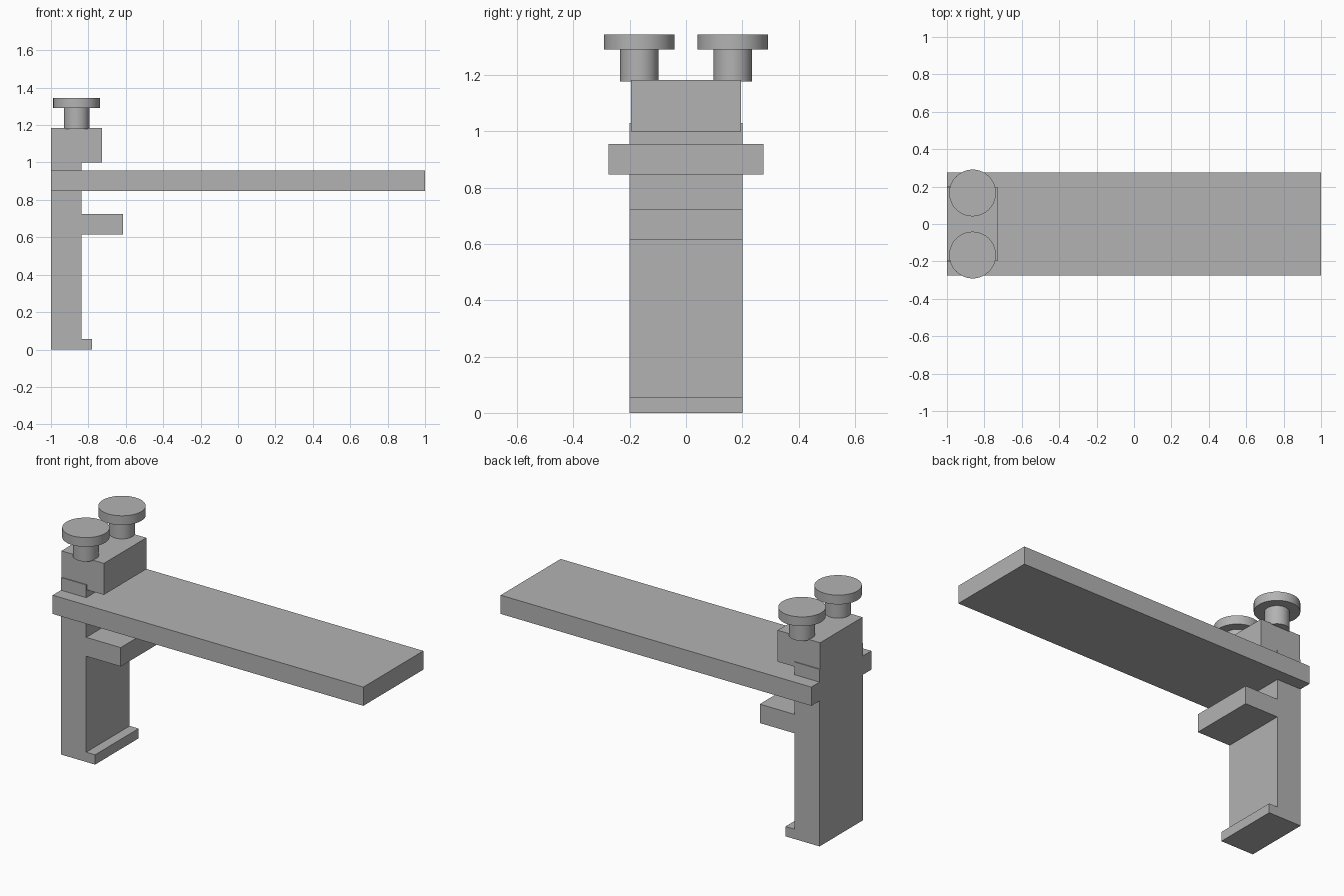
import bpy
import bmesh
from math import radians
from mathutils import Vector

default = bpy.data.objects.get("Cube")
if default:
    bpy.data.objects.remove(default, do_unlink=True)

GREY = (0.45, 0.45, 0.45, 1)
grey = bpy.data.materials.new("plain grey")
grey.use_nodes = True
grey.diffuse_color = GREY
grey.node_tree.nodes["Principled BSDF"].inputs["Base Color"].default_value = GREY


def finish(name, bm):
    bmesh.ops.recalc_face_normals(bm, faces=bm.faces)
    mesh = bpy.data.meshes.new(name)
    bm.to_mesh(mesh)
    bm.free()
    mesh.materials.append(grey)
    obj = bpy.data.objects.new(name, mesh)
    bpy.context.collection.objects.link(obj)
    return obj


def extrude_profile(name, points, half_width):
    """Extrude an x-z outline symmetrically along y."""
    bm = bmesh.new()
    face = bm.faces.new([bm.verts.new((x, -half_width, z)) for x, z in points])
    result = bmesh.ops.extrude_face_region(bm, geom=[face])
    verts = [v for v in result["geom"] if isinstance(v, bmesh.types.BMVert)]
    bmesh.ops.translate(bm, verts=verts, vec=Vector((0, 2 * half_width, 0)))
    return finish(name, bm)


def slab(name, x0, x1, z0, z1, half_width):
    return extrude_profile(name, [(x0, z0), (x1, z0), (x1, z1), (x0, z1)], half_width)


def turned(name, x, y, outline, segments=64):
    """Spin an outline of (radius, height) points about a vertical axis."""
    bm = bmesh.new()
    verts = [bm.verts.new((r, 0, z)) for r, z in outline]
    edges = [bm.edges.new(pair) for pair in zip(verts, verts[1:])]
    bmesh.ops.spin(bm, geom=verts + edges, axis=(0, 0, 1), cent=(0, 0, 0),
                   angle=radians(360), steps=segments, use_duplicate=False)
    bmesh.ops.remove_doubles(bm, verts=bm.verts, dist=0.0001)
    obj = finish(name, bm)
    obj.location = (x, y, 0)
    bpy.ops.object.select_all(action="DESELECT")
    obj.select_set(True)
    bpy.context.view_layer.objects.active = obj
    bpy.ops.object.shade_smooth_by_angle(angle=radians(30))
    return obj


# Upright bracket with a foot lip and a support ledge
BACK, FRONT = -1, -0.837
extrude_profile("bracket", [
    (BACK, 0), (-0.78, 0), (-0.78, 0.057), (FRONT, 0.057),
    (FRONT, 0.615), (-0.615, 0.615), (-0.615, 0.725), (FRONT, 0.725),
    (FRONT, 1.03), (BACK, 1.03)], 0.2)

# Long flat shelf and the clamp block above it
slab("shelf", BACK, 1, 0.847, 0.956, 0.276)
slab("clamp_block", BACK, -0.727, 1.0, 1.183, 0.195)

# Pair of thumb screws, stem and head in one turned outline
for side, y in (("left", -0.166), ("right", 0.166)):
    turned(side + "_thumb_screw", -0.863, y, [
        (0, 1.178), (0.068, 1.178), (0.068, 1.29),
        (0.125, 1.29), (0.125, 1.344), (0, 1.344)])
